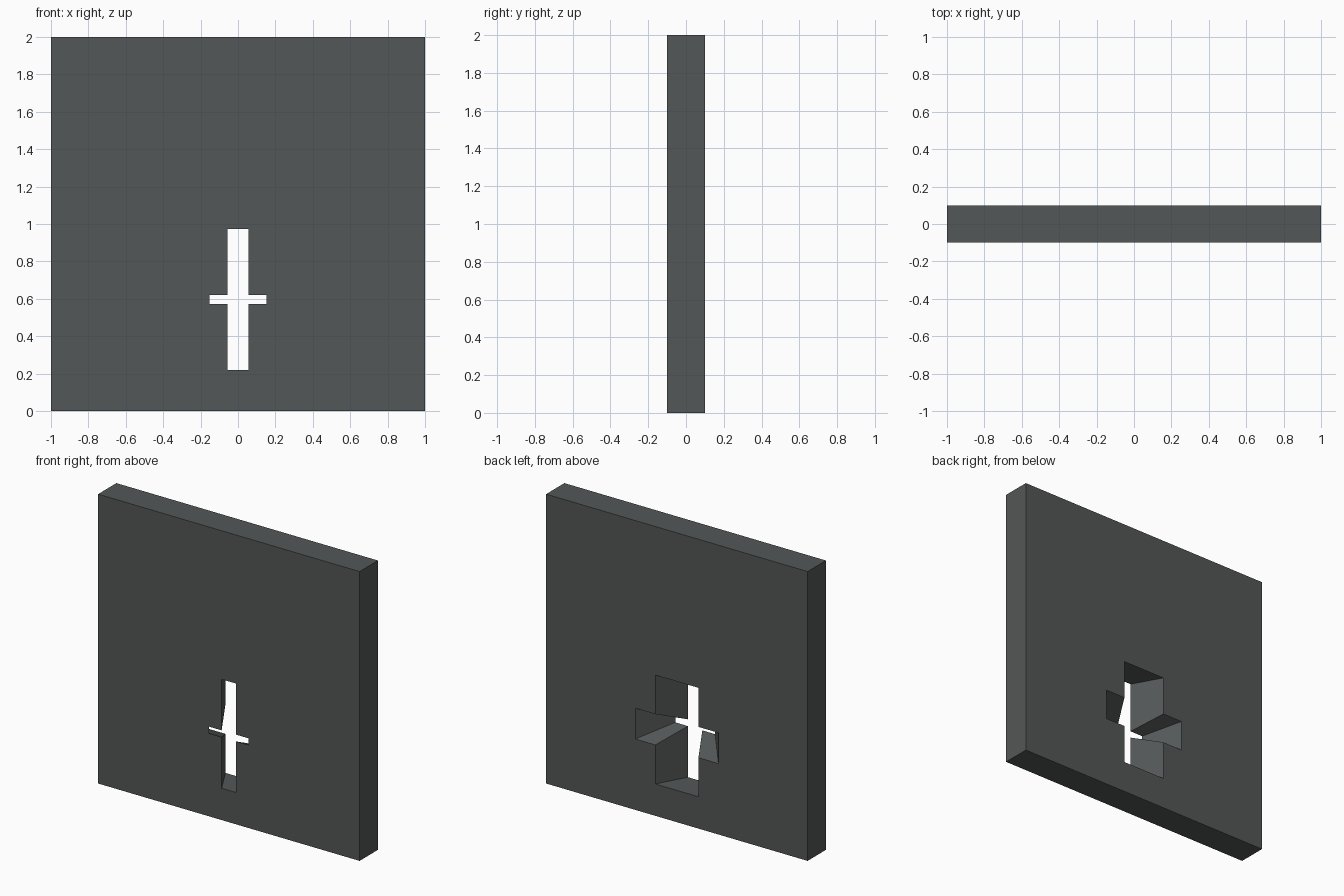
import bpy, bmesh

if "Cube" in bpy.data.objects:
    bpy.data.objects.remove(bpy.data.objects["Cube"])

stone = bpy.data.materials.new("dark grey stone")
stone.diffuse_color = (0.088, 0.095, 0.095, 1)
stone.use_nodes = True
stone.node_tree.nodes["Principled BSDF"].inputs["Base Color"].default_value = stone.diffuse_color

D = 0.1      # half wall thickness
OVER = 0.02  # cutter overshoot past each face


def taper_box(name, front, back):
    """Box along y; front/back = (half width, z low, z high) at y = -D and +D."""
    bm = bmesh.new()
    bmesh.ops.create_cube(bm, size=2)
    reach = 1 + OVER / D
    for v in bm.verts:
        t = (v.co.y * reach + 1) / 2
        hw, lo, hi = [a + (b - a) * t for a, b in zip(front, back)]
        v.co = (v.co.x * hw, v.co.y * reach * D, hi if v.co.z > 0 else lo)
    me = bpy.data.meshes.new(name)
    bm.to_mesh(me)
    bm.free()
    ob = bpy.data.objects.new(name, me)
    bpy.context.collection.objects.link(ob)
    me.materials.append(stone)
    return ob


# wall slab
bpy.ops.mesh.primitive_cube_add(size=1, location=(0, 0, 1))
wall = bpy.context.object
wall.name = "wall"
wall.scale = (2, 2 * D, 2)
bpy.ops.object.transform_apply(location=True, rotation=False, scale=True)
wall.data.materials.append(stone)

# splayed cross-shaped arrow slit, wider at the back
cutters = [
    taper_box("vertical_slit_cutter", (0.055, 0.22, 0.973), (0.165, 0.22, 0.973)),
    taper_box("cross_slit_cutter", (0.152, 0.573, 0.62), (0.318, 0.49, 0.703)),
]
for c in cutters:
    mod = wall.modifiers.new(c.name, 'BOOLEAN')
    mod.operation = 'DIFFERENCE'
    mod.solver = 'EXACT'
    mod.object = c
    bpy.context.view_layer.objects.active = wall
    bpy.ops.object.modifier_apply(modifier=mod.name)
for c in cutters:
    bpy.data.objects.remove(c, do_unlink=True)
